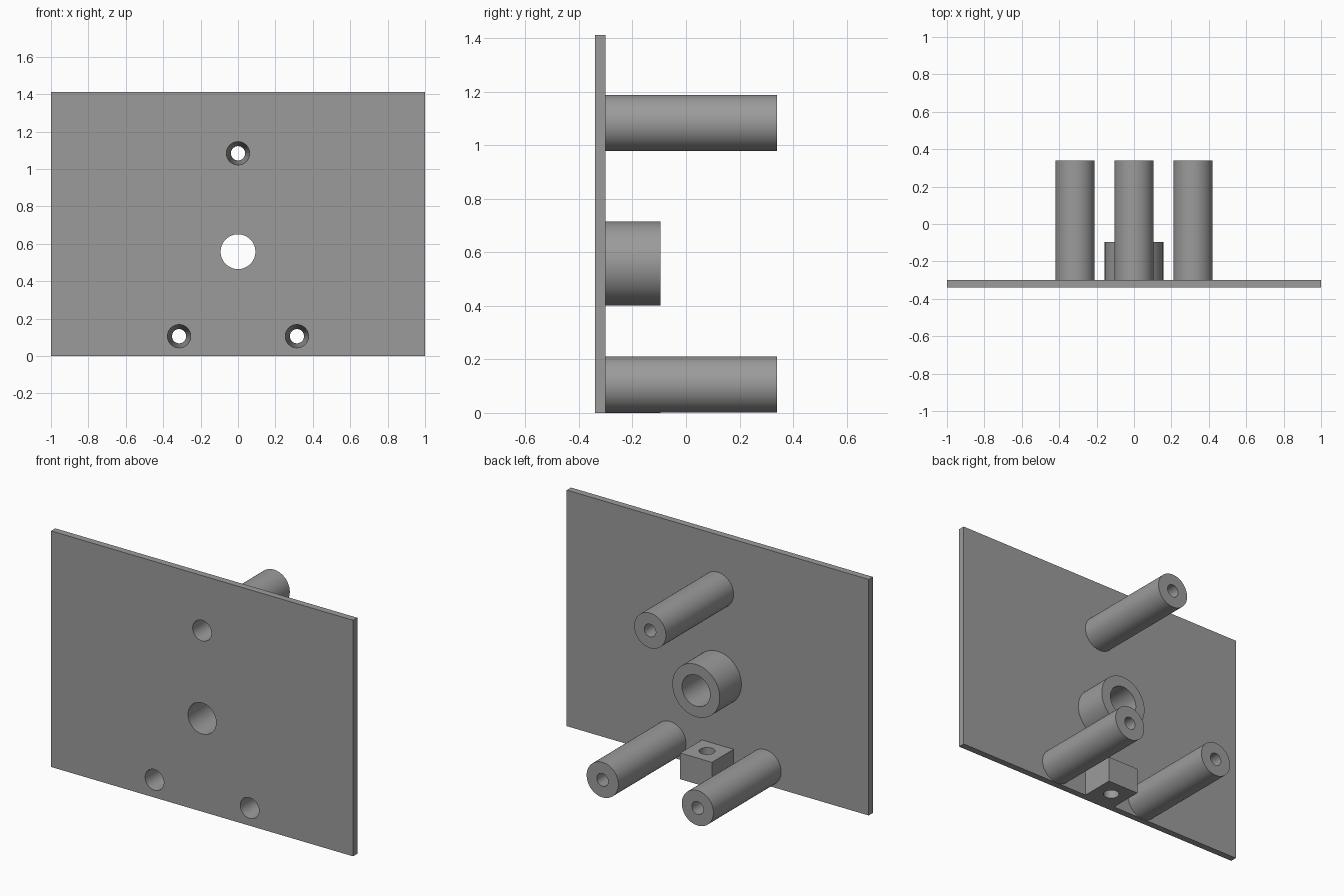
import bpy, bmesh, math
from mathutils import Matrix

if "Cube" in bpy.data.objects:
    bpy.data.objects.remove(bpy.data.objects["Cube"])

FRONT, BACK, END, SHORT = -0.34, -0.30, 0.34, -0.095
SEG = 64
POSTS = {"upper_post": (0, 1.084), "left_post": (-0.315, 0.106), "right_post": (0.315, 0.106)}
HOLE_FRONT, HOLE_END = 0.062, 0.038      # tapered screw holes
BOSS, BOSS_R, BORE_R = (0, 0.558), 0.157, 0.093

grey = bpy.data.materials.new("plain grey")
grey.diffuse_color = (0.33, 0.33, 0.33, 1)
grey.use_nodes = True
grey.node_tree.nodes["Principled BSDF"].inputs["Base Color"].default_value = grey.diffuse_color


def finish(name, bm, smooth=False):
    bmesh.ops.recalc_face_normals(bm, faces=bm.faces)
    mesh = bpy.data.meshes.new(name)
    bm.to_mesh(mesh)
    bm.free()
    mesh.materials.append(grey)
    ob = bpy.data.objects.new(name, mesh)
    bpy.context.collection.objects.link(ob)
    if smooth:
        shade(ob)
    return ob


def shade(ob):
    bpy.ops.object.select_all(action="DESELECT")
    ob.select_set(True)
    bpy.context.view_layer.objects.active = ob
    bpy.ops.object.shade_smooth_by_angle(angle=math.radians(30))


def box(name, x, y, z):
    bm = bmesh.new()
    bmesh.ops.create_cube(bm, size=1)
    for v in bm.verts:
        v.co = [lo + (c + 0.5) * (hi - lo) for c, (lo, hi) in zip(v.co, (x, y, z))]
    return finish(name, bm)


def lathe(name, centre, profile, capped=False):
    """Revolve (radius, y) points about a y axis through centre (x, z)."""
    bm = bmesh.new()
    rings = []
    for r, y in profile:
        rings.append([bm.verts.new((centre[0] + r * math.cos(a), y, centre[1] + r * math.sin(a)))
                      for a in (2 * math.pi * i / SEG for i in range(SEG))])
    for a, b in zip(rings, rings[1:]):
        for i in range(SEG):
            j = (i + 1) % SEG
            bm.faces.new((a[i], a[j], b[j], b[i]))
    if capped:
        bm.faces.new(rings[0])
        bm.faces.new(rings[-1])
    return finish(name, bm, smooth=True)


def cut(ob, cutters):
    for c in cutters:
        mod = ob.modifiers.new("hole", "BOOLEAN")
        mod.operation, mod.solver, mod.object = "DIFFERENCE", "EXACT", c
        bpy.context.view_layer.objects.active = ob
        bpy.ops.object.modifier_apply(modifier=mod.name)
        bpy.data.objects.remove(c)
    shade(ob)


def hole_radius(y):
    return HOLE_FRONT + (HOLE_END - HOLE_FRONT) * (y - FRONT) / (END - FRONT)


# Mounting plate with its four openings
plate = box("mounting_plate", (-1, 1), (FRONT, BACK), (0, 1.413))
reach = [FRONT - 0.02, BACK + 0.02]
cutters = [lathe("screw_cutter", c, [(hole_radius(y), y) for y in reach], True) for c in POSTS.values()]
cutters.append(lathe("bore_cutter", BOSS, [(BORE_R, y) for y in reach], True))
cut(plate, cutters)

# Hollow posts, open where they meet the plate
for name, c in POSTS.items():
    lathe(name, c, [(0.105, BACK), (0.105, END), (HOLE_END, END), (hole_radius(BACK), BACK)])

# Short central ring
lathe("centre_boss", BOSS, [(BOSS_R, BACK), (BOSS_R, SHORT), (BORE_R, SHORT), (BORE_R, BACK)])

# Small block with a vertical hole
block = box("lower_block", (-0.105, 0.105), (BACK, SHORT), (0, 0.157))
drill = lathe("block_cutter", (0, 0), [(0.044, -0.1), (0.044, 0.3)], True)
drill.data.transform(Matrix.Translation((0, -0.2, 0)) @ Matrix.Rotation(math.pi / 2, 4, "X"))
cut(block, [drill])
